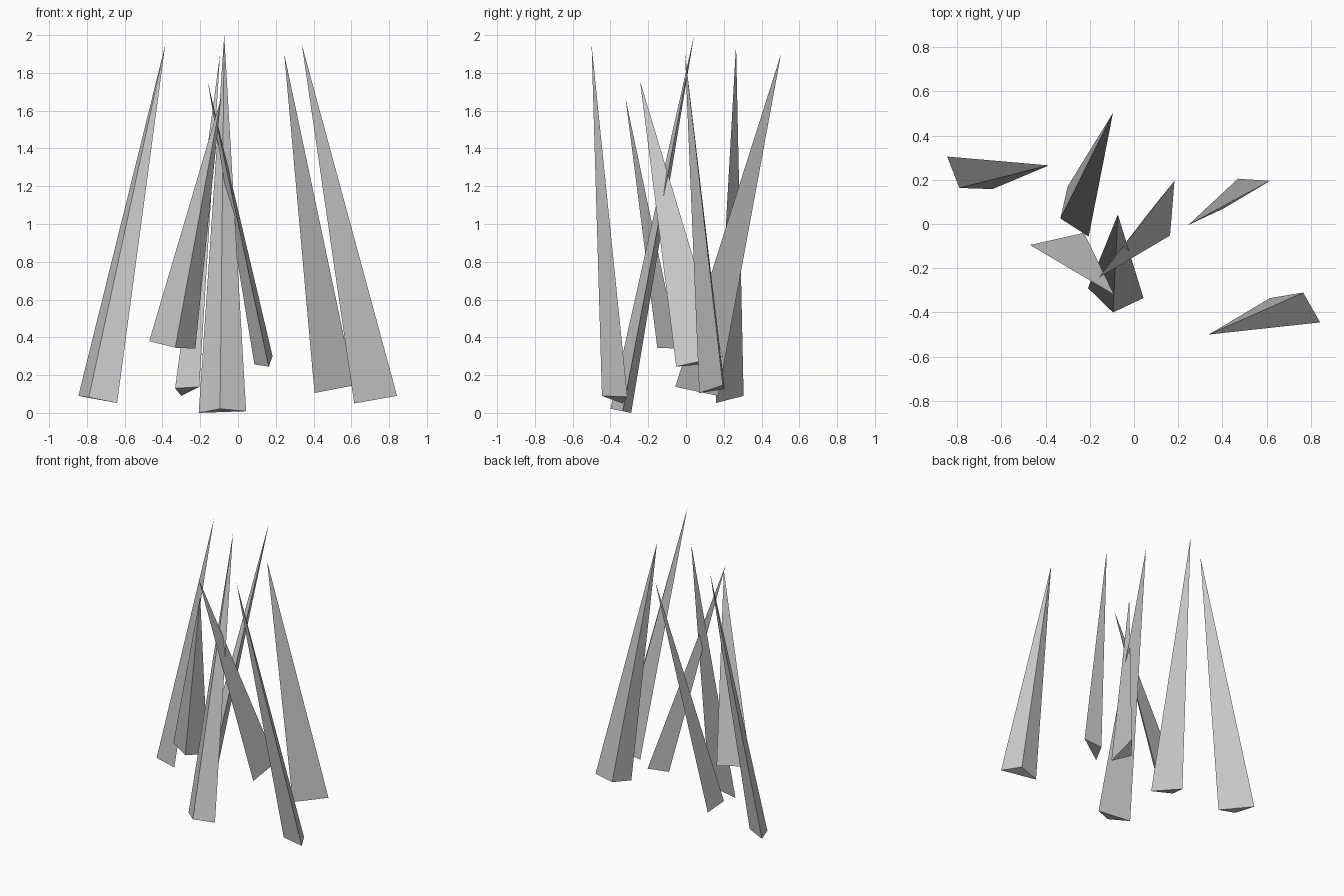
import bpy, bmesh


def spike(name, tip, corners):
    """Long three-sided spike: triangular base closed below, sharp tip above."""
    bm = bmesh.new()
    base = [bm.verts.new(c) for c in corners]
    top = bm.verts.new(tip)
    bm.faces.new(base)
    for i in range(3):
        bm.faces.new((base[i], base[(i + 1) % 3], top))
    bmesh.ops.recalc_face_normals(bm, faces=bm.faces)
    mesh = bpy.data.meshes.new(name)
    bm.to_mesh(mesh)
    bm.free()
    bpy.context.collection.objects.link(bpy.data.objects.new(name, mesh))


# Name, tip, and the three base corners (base is square to the spike axis)
SPIKES = [
    ("left_spike", (-0.385, 0.265, 1.95),
     [(-0.845, 0.305, 0.09), (-0.79, 0.163, 0.082), (-0.64, 0.158, 0.052)]),
    ("back_spike", (-0.095, 0.503, 1.90),
     [(-0.30, 0.17, 0.09), (-0.333, 0.025, 0.13), (-0.205, -0.057, 0.138)]),
    ("centre_spike", (-0.073, 0.043, 2.0),
     [(-0.208, -0.29, 0.0), (-0.095, -0.40, 0.022), (0.043, -0.335, 0.009)]),
    ("right_back_spike", (0.245, -0.005, 1.90),
     [(0.47, 0.205, 0.126), (0.615, 0.195, 0.146), (0.405, 0.07, 0.105)]),
    ("right_front_spike", (0.338, -0.50, 1.95),
     [(0.615, -0.335, 0.05), (0.765, -0.31, 0.085), (0.842, -0.445, 0.09)]),
    ("leaning_spike", (-0.16, -0.243, 1.755),
     [(0.183, 0.195, 0.30), (0.163, -0.052, 0.245), (0.087, 0.077, 0.256)]),
    ("short_spike", (-0.09, -0.32, 1.665),
     [(-0.47, -0.095, 0.38), (-0.226, -0.04, 0.34), (-0.332, -0.152, 0.345)]),
]

for name, tip, corners in SPIKES:
    spike(name, tip, corners)
